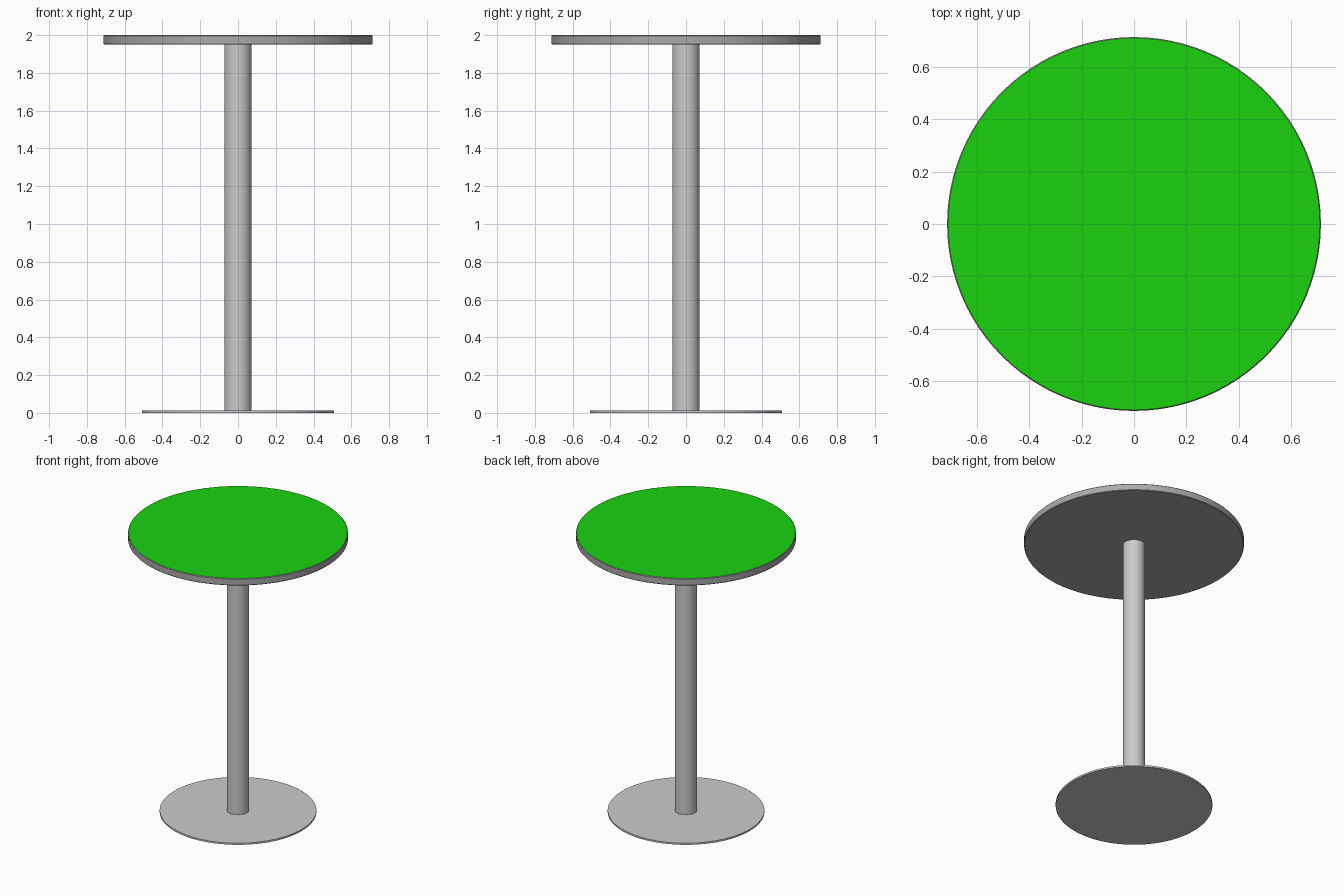
import bpy, bmesh, math

if "Cube" in bpy.data.objects:
    bpy.data.objects.remove(bpy.data.objects["Cube"])

SEGMENTS = 96


def lathe(name, profile, segments=SEGMENTS):
    """Spin an (r, z) profile around z; points on the axis become poles."""
    bm = bmesh.new()
    verts = [bm.verts.new((r, 0, z)) for r, z in profile]
    edges = [bm.edges.new(pair) for pair in zip(verts, verts[1:])]
    bmesh.ops.spin(bm, geom=verts + edges, cent=(0, 0, 0), axis=(0, 0, 1),
                   angle=math.tau, steps=segments)
    bmesh.ops.remove_doubles(bm, verts=bm.verts, dist=1e-5)
    bmesh.ops.recalc_face_normals(bm, faces=bm.faces)
    mesh = bpy.data.meshes.new(name)
    bm.to_mesh(mesh)
    bm.free()
    obj = bpy.data.objects.new(name, mesh)
    bpy.context.collection.objects.link(obj)
    bpy.ops.object.select_all(action='DESELECT')
    obj.select_set(True)
    bpy.context.view_layer.objects.active = obj
    bpy.ops.object.shade_smooth_by_angle(angle=math.radians(35))
    return obj


# Floor plate
lathe("base_plate", [(0, 0), (0.508, 0), (0.508, 0.012), (0, 0.012)])

# Central column
lathe("column", [(0, 0.005), (0.072, 0.005), (0.072, 1.955), (0, 1.955)], 48)

# Table top with a softened metal rim
top = lathe("table_top", [(0, 1.95), (0.709, 1.95), (0.713, 1.954),
                          (0.713, 1.996), (0.709, 2.0), (0, 2.0)])

# Green upper surface, inside the rim
green = bpy.data.materials.new("green_surface")
green.diffuse_color = (0.01, 0.65, 0.005, 1)
green.use_nodes = True
green.node_tree.nodes["Principled BSDF"].inputs["Base Color"].default_value = green.diffuse_color
grey = bpy.data.materials.new("grey_metal")
grey.diffuse_color = (0.4, 0.4, 0.4, 1)
grey.use_nodes = True
grey.node_tree.nodes["Principled BSDF"].inputs["Base Color"].default_value = grey.diffuse_color
top.data.materials.append(grey)
top.data.materials.append(green)
for face in top.data.polygons:
    if face.normal.z > 0.9:
        face.material_index = 1
